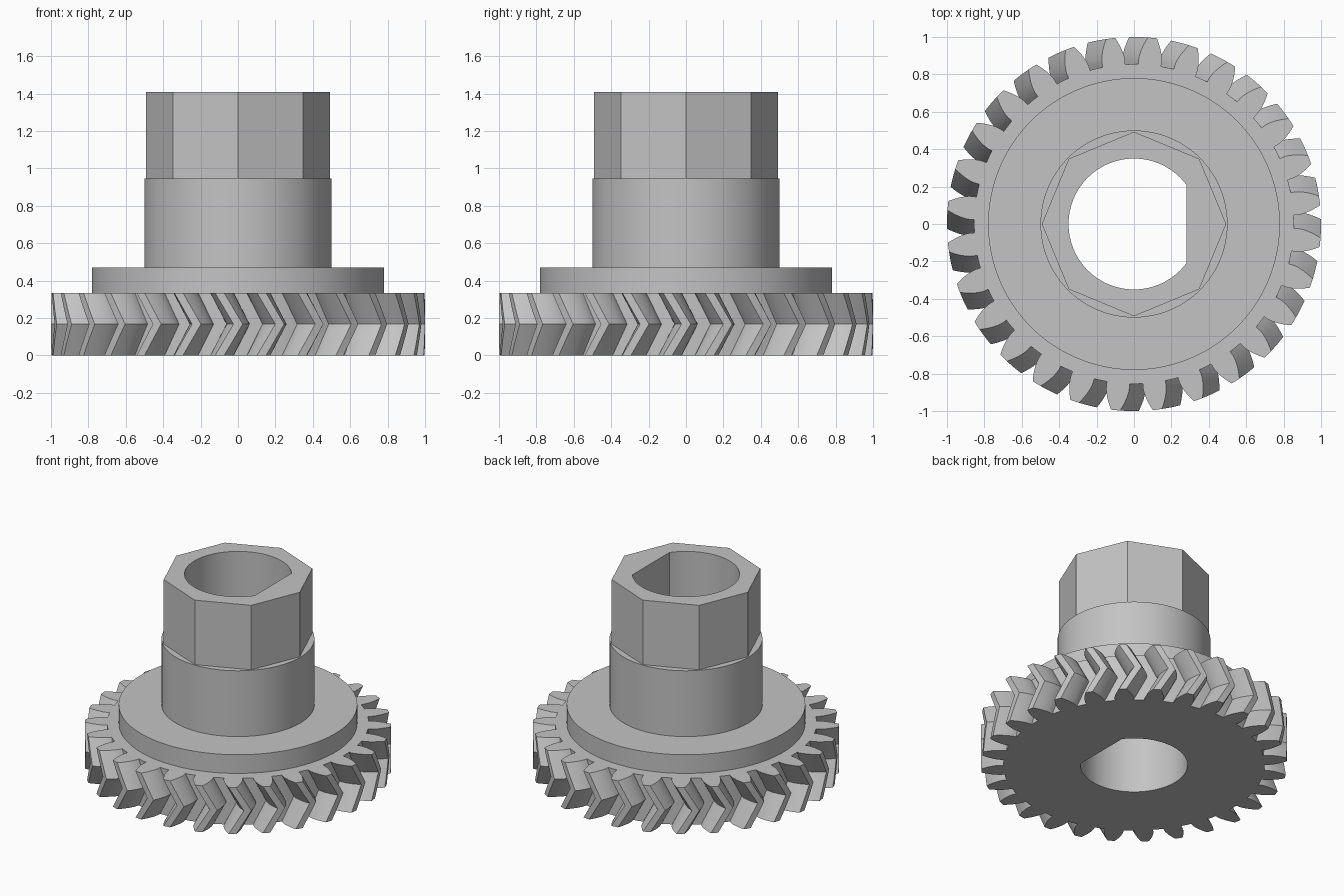
import bpy
import bmesh
from math import acos, asin, cos, pi, radians, sin, sqrt, tan

if "Cube" in bpy.data.objects:
    bpy.data.objects.remove(bpy.data.objects["Cube"], do_unlink=True)

# Material
steel = bpy.data.materials.new("grey_metal")
steel.use_nodes = True
GREY = (0.55, 0.55, 0.55, 1)
steel.diffuse_color = GREY
steel.node_tree.nodes["Principled BSDF"].inputs["Base Color"].default_value = GREY

# Gear proportions
TEETH = 28
PITCH_R = TEETH / (TEETH + 2)
MODULE = 2 * PITCH_R / TEETH
ROOT_R = PITCH_R - 1.18 * MODULE
BASE_R = PITCH_R * cos(radians(20))
GEAR_TOP = 0.335
TWIST = radians(5.7)
PHASE = radians(7.2)


def polar(r, a):
    return (r * cos(a), r * sin(a))


def circle(r, n):
    return [polar(r, 2 * pi * i / n) for i in range(n)]


def involute(a):
    return tan(a) - a


def half_angle(r):
    """Half the angular tooth width at radius r."""
    pressure = acos(min(1, BASE_R / r))
    return pi / (2 * TEETH) + involute(radians(20)) - involute(pressure)


def gear_outline(turn):
    steps = 6
    radii = [ROOT_R] + [BASE_R + (1 - BASE_R) * i / steps for i in range(steps + 1)]
    flank = [(r, half_angle(r)) for r in radii]
    tooth = [(r, -a) for r, a in flank] + [(1, 0)] + [(r, a) for r, a in reversed(flank)]
    tooth.append((ROOT_R, pi / TEETH))
    return [polar(r, a + turn + PHASE + 2 * pi * i / TEETH)
            for i in range(TEETH) for r, a in tooth]


def bore_outline():
    """Round hole with one flat on the left side."""
    r, flat_x, n = 0.35, 0.28, 72
    start = acos(flat_x / r)
    return [polar(r, start + (2 * pi - 2 * start) * i / n) for i in range(n + 1)]


def add_walls(bm, layers):
    """Skin a stack of (outline, z) layers; return bottom and top edge loops."""
    rings = [[bm.verts.new((x, y, z)) for x, y in pts] for pts, z in layers]
    n = len(rings[0])
    for low, high in zip(rings, rings[1:]):
        for i in range(n):
            j = (i + 1) % n
            bm.faces.new((low[i], low[j], high[j], high[i]))
    return [[bm.edges.get((ring[i], ring[(i + 1) % n])) for i in range(n)]
            for ring in (rings[0], rings[-1])]


def bored_part(name, layers):
    bm = bmesh.new()
    outer = add_walls(bm, layers)
    bore = bore_outline()
    inner = add_walls(bm, [(bore, layers[0][1]), (bore, layers[-1][1])])
    for k, nz in ((0, -1), (1, 1)):
        bmesh.ops.triangle_fill(bm, edges=outer[k] + inner[k],
                                use_beauty=True, normal=(0, 0, nz))
    bmesh.ops.recalc_face_normals(bm, faces=bm.faces[:])
    mesh = bpy.data.meshes.new(name)
    bm.to_mesh(mesh)
    bm.free()
    mesh.materials.append(steel)
    obj = bpy.data.objects.new(name, mesh)
    bpy.context.collection.objects.link(obj)
    bpy.ops.object.select_all(action="DESELECT")
    obj.select_set(True)
    bpy.context.view_layer.objects.active = obj
    bpy.ops.object.shade_smooth_by_angle(angle=radians(25))
    return obj


# Herringbone gear: twists forward to mid height, then back
SLICES = 8
gear_layers = []
for s in range(SLICES + 1):
    t = s / SLICES
    gear_layers.append((gear_outline(TWIST * (1 - abs(2 * t - 1))), GEAR_TOP * t))
bored_part("herringbone_gear", gear_layers)

# Collar, round hub and octagonal head
for name, r, sides, low, high in (
        ("collar", 0.78, 128, GEAR_TOP, 0.47),
        ("round_hub", 0.5, 96, 0.47, 0.945),
        ("octagonal_head", 0.493, 8, 0.945, 1.41)):
    outline = circle(r, sides)
    bored_part(name, [(outline, low), (outline, high)])
